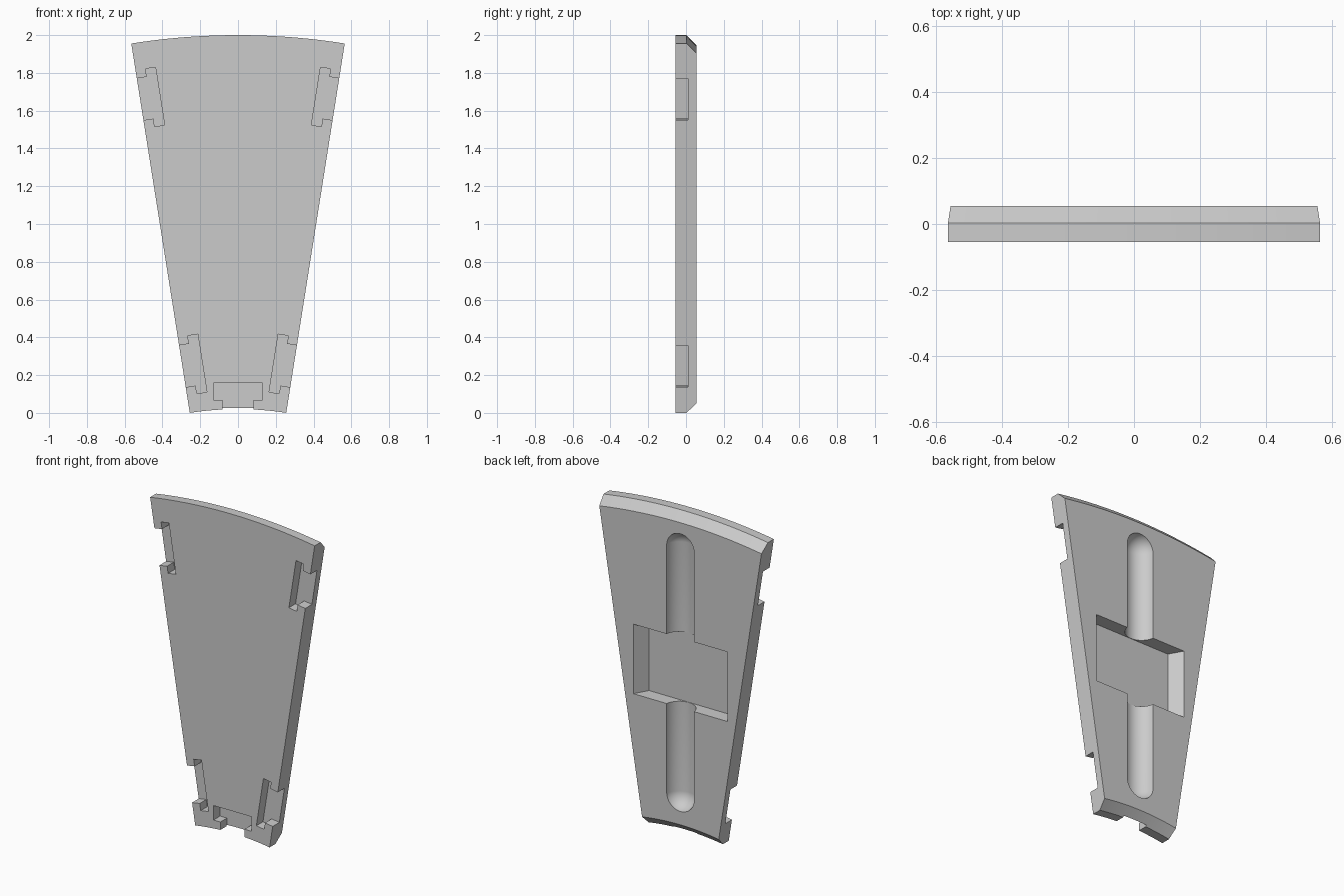
import bpy
import bmesh
from math import sin, cos, radians
from mathutils import Vector

cube = bpy.data.objects.get("Cube")
if cube:
    bpy.data.objects.remove(cube, do_unlink=True)

HALF = radians(9)                       # half the angle of the sector
OUTER = 3.612                           # outer radius
APEX = 2 - OUTER                        # height of the arc centre
INNER = (OUTER - 2) / cos(HALF)         # inner radius
FRONT, BACK, BEVEL = -0.055, 0.055, 0.052

grey = bpy.data.materials.new("plain grey")
grey.use_nodes = True
grey.diffuse_color = (0.6, 0.6, 0.6, 1)
grey.node_tree.nodes["Principled BSDF"].inputs["Base Color"].default_value = (0.6, 0.6, 0.6, 1)


def finish(name, bm):
    bmesh.ops.recalc_face_normals(bm, faces=bm.faces)
    mesh = bpy.data.meshes.new(name)
    bm.to_mesh(mesh)
    bm.free()
    mesh.materials.append(grey)
    obj = bpy.data.objects.new(name, mesh)
    bpy.context.collection.objects.link(obj)
    return obj


def prism(name, points, travel):
    """Extrude a flat outline along a vector."""
    bm = bmesh.new()
    face = bm.faces.new([bm.verts.new(p) for p in points])
    new = bmesh.ops.extrude_face_region(bm, geom=[face])["geom"]
    verts = [v for v in new if isinstance(v, bmesh.types.BMVert)]
    bmesh.ops.translate(bm, verts=verts, vec=travel)
    return finish(name, bm)


def sector():
    """Sweep the bevelled cross-section around the arc centre."""
    section = [(INNER, FRONT), (OUTER, FRONT), (OUTER, BACK - BEVEL),
               (OUTER - BEVEL, BACK), (INNER + BEVEL, BACK), (INNER, BACK - BEVEL)]
    steps = 24
    bm = bmesh.new()
    rings = []
    for i in range(steps + 1):
        a = HALF * (2 * i / steps - 1)
        rings.append([bm.verts.new((r * sin(a), y, APEX + r * cos(a))) for r, y in section])
    for a, b in zip(rings, rings[1:]):
        for j in range(len(section)):
            k = (j + 1) % len(section)
            bm.faces.new((a[j], a[k], b[k], b[j]))
    bm.faces.new(rings[0])
    bm.faces.new(rings[-1])
    return finish("wedge_panel", bm)


def t_slot(name, origin, along, inward, neck, head, start, end):
    """T-shaped slot cutter entering from the front."""
    outline = [(-neck, -0.05), (neck, -0.05), (neck, start), (head, start),
               (head, end), (-head, end), (-head, start), (-neck, start)]
    points = [origin + along * u + inward * d for u, d in outline]
    return prism(name, points, Vector((0, 0.21, 0)))


panel = sector()
cutters = []

# Connector slots along both slanted edges
for side in (-1, 1):
    along = Vector((side * sin(HALF), 0, cos(HALF)))
    inward = Vector((-side * cos(HALF), 0, sin(HALF)))
    for radius in (1.882, 3.313):
        origin = Vector((0, -0.2, APEX)) + along * radius
        cutters.append(t_slot("edge_slot_cutter", origin, along, inward,
                              0.112, 0.155, 0.053, 0.107))

# Connector slot at the bottom
cutters.append(t_slot("bottom_slot_cutter", Vector((0, -0.2, 0)), Vector((1, 0, 0)),
                      Vector((0, 0, 1)), 0.083, 0.13, 0.067, 0.157))

# Rounded groove down the back
bm = bmesh.new()
bmesh.ops.create_uvsphere(bm, u_segments=48, v_segments=25, radius=0.095)
for v in bm.verts:
    v.co.z += 0.768 if v.co.z > 0 else -0.768
    v.co += Vector((0, 0.067, 1.017))
cutters.append(finish("groove_cutter", bm))

# Rectangular pocket with sloping ends on the back
cutters.append(prism("pocket_cutter",
                     [(-0.275, -0.03, 0.8), (0.275, -0.03, 0.8),
                      (0.371, 0.14, 0.8), (-0.371, 0.14, 0.8)], Vector((0, 0, 0.432))))

# Carve the panel, then discard the cutters
bpy.ops.object.select_all(action='DESELECT')
panel.select_set(True)
bpy.context.view_layer.objects.active = panel
for cutter in cutters:
    cutter.hide_render = True
    mod = panel.modifiers.new("cut", 'BOOLEAN')
    mod.operation = 'DIFFERENCE'
    mod.solver = 'EXACT'
    mod.object = cutter
    bpy.ops.object.modifier_apply(modifier=mod.name)
    bpy.data.objects.remove(cutter, do_unlink=True)

bpy.ops.object.shade_smooth_by_angle(angle=radians(30))
